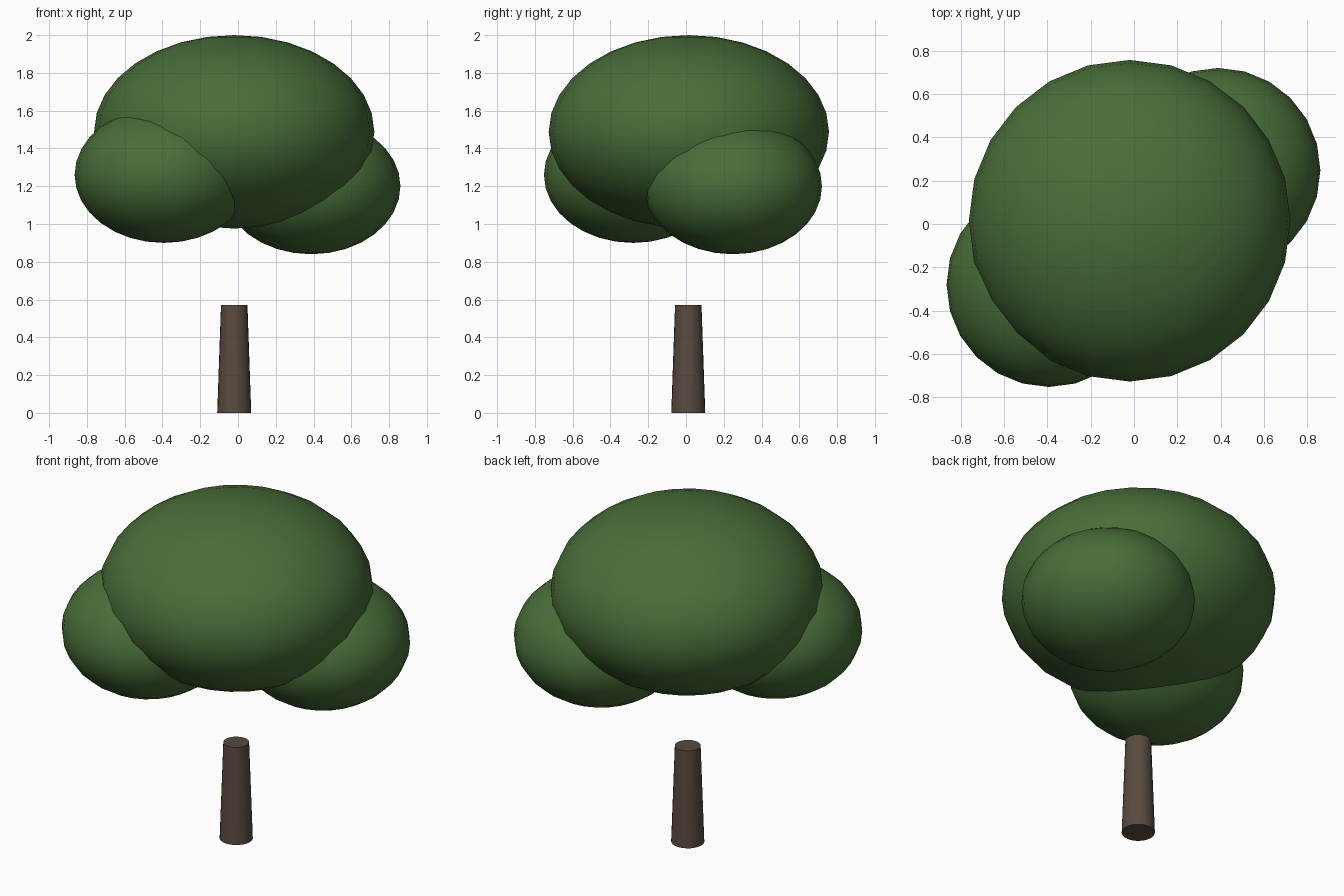
import bpy
import math

if "Cube" in bpy.data.objects:
    bpy.data.objects.remove(bpy.data.objects["Cube"])


def material(name, color):
    m = bpy.data.materials.new(name)
    m.diffuse_color = color
    m.use_nodes = True
    m.node_tree.nodes["Principled BSDF"].inputs["Base Color"].default_value = m.diffuse_color
    return m


leaf = material("leaf_green", (0.065, 0.155, 0.04, 1))
bark = material("bark_brown", (0.10, 0.07, 0.05, 1))


def finish(name, mat):
    ob = bpy.context.object
    ob.name = name
    ob.data.materials.append(mat)
    bpy.ops.object.shade_smooth_by_angle(angle=math.radians(40))
    return ob


def foliage(name, center, radius, height):
    # squashed ball of leaves
    bpy.ops.mesh.primitive_uv_sphere_add(segments=24, ring_count=16, radius=1, location=center)
    bpy.context.object.scale = (radius, radius, height)
    bpy.ops.object.transform_apply(location=False, rotation=False, scale=True)
    return finish(name, leaf)


# tapered trunk, separate from the crown
bpy.ops.mesh.primitive_cone_add(vertices=24, radius1=0.09, radius2=0.07, depth=0.572,
                                location=(-0.02, 0.012, 0.286))
finish("trunk", bark)

# crown: one large mass and two lower side masses
foliage("main_crown", (-0.02, 0.015, 1.488), 0.742, 0.512)
foliage("left_foliage", (-0.393, -0.28, 1.26), 0.472, 0.36)
foliage("right_foliage", (0.388, 0.248, 1.20), 0.472, 0.36)
